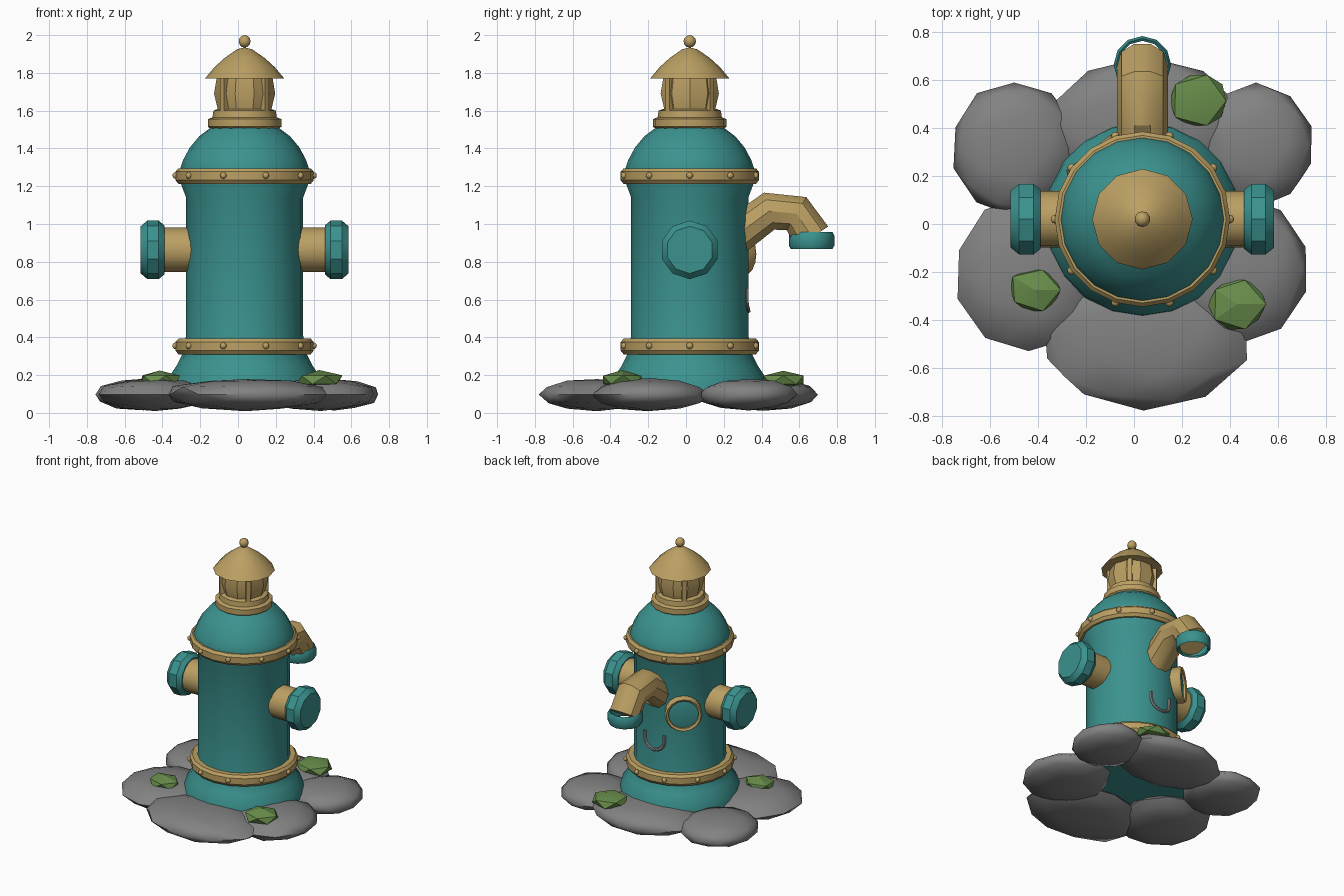
import bpy, bmesh, math, random
from mathutils import Matrix, Vector

if "Cube" in bpy.data.objects:
    bpy.data.objects.remove(bpy.data.objects["Cube"])
random.seed(4)
CX, CY = 0.035, 0.02          # hydrant axis


def material(name, rgb):
    m = bpy.data.materials.new(name)
    m.use_nodes = True
    m.diffuse_color = (*rgb, 1)
    m.node_tree.nodes["Principled BSDF"].inputs["Base Color"].default_value = (*rgb, 1)
    return m


teal = material("teal paint", (0.043, 0.29, 0.275))
gold = material("brass", (0.50, 0.35, 0.125))
stone = material("stone grey", (0.22, 0.225, 0.22))
moss = material("moss green", (0.14, 0.27, 0.07))


def finish(ob, mat, angle=35):
    ob.data.materials.append(mat)
    bpy.ops.object.select_all(action="DESELECT")
    ob.select_set(True)
    bpy.context.view_layer.objects.active = ob
    if angle:
        bpy.ops.object.shade_smooth_by_angle(angle=math.radians(angle))
    return ob


def add(name, bm, mat, matrix=None, angle=35):
    bmesh.ops.remove_doubles(bm, verts=bm.verts, dist=1e-5)
    bmesh.ops.recalc_face_normals(bm, faces=bm.faces)
    if matrix:
        bm.transform(matrix)
    me = bpy.data.meshes.new(name)
    bm.to_mesh(me)
    bm.free()
    ob = bpy.data.objects.new(name, me)
    bpy.context.collection.objects.link(ob)
    return finish(ob, mat, angle)


def lathe(name, profile, mat, sides=20, matrix=None, closed=False, turn=0, angle=35):
    """Spin a (radius, height) profile about z."""
    bm = bmesh.new()
    start = Matrix.Rotation(turn, 3, "Z")
    vs = [bm.verts.new(start @ Vector((r, 0, z))) for r, z in profile]
    pairs = list(zip(vs, vs[1:])) + ([(vs[-1], vs[0])] if closed else [])
    edges = [bm.edges.new(p) for p in pairs]
    bmesh.ops.spin(bm, geom=vs + edges, cent=(0, 0, 0), axis=(0, 0, 1),
                   angle=math.tau, steps=sides, use_duplicate=False)
    return add(name, bm, mat, matrix or Matrix.Translation((CX, CY, 0)), angle)


def ball(bm, centre, radius):
    bmesh.ops.create_uvsphere(bm, u_segments=10, v_segments=6, radius=radius,
                              matrix=Matrix.Translation(centre))


# Barrel with flared foot and dome
lathe("body", [(0, .12), (.41, .12), (.40, .19), (.36, .25), (.33, .31), (.31, .41),
               (.31, 1.14), (.34, 1.22), (.342, 1.29), (.325, 1.34), (.29, 1.405),
               (.24, 1.465), (.18, 1.51), (0, 1.515)], teal)

# Riveted bands
for label, z in (("lower", .355), ("upper", 1.257)):
    lathe(label + "_band", [(.30, z - .045), (.35, z - .045), (.366, z - .025),
                            (.366, z + .02), (.35, z + .038), (.30, z + .038)], gold)
    bm = bmesh.new()
    for i in range(10):
        a = math.tau * i / 10
        ball(bm, (.365 * math.cos(a), .365 * math.sin(a), z), .018)
    add(label + "_rivets", bm, gold, Matrix.Translation((CX, CY, 0)))

# Lantern top
lathe("lantern_collar", [(0, 1.50), (.175, 1.50), (.195, 1.515), (.195, 1.555),
                         (.17, 1.565), (.165, 1.60), (.14, 1.61), (0, 1.61)], gold, 16)
lathe("lantern_core", [(.14, 1.60), (.162, 1.69), (.145, 1.79)], gold, 10)
lathe("lantern_roof", [(0, 1.77), (.21, 1.77), (.16, 1.83), (.105, 1.88),
                       (.04, 1.925), (0, 1.935)], gold, 12)
bm = bmesh.new()
for i in range(4):
    turn = Matrix.Rotation(math.radians(45 + 90 * i), 4, "Z")
    bmesh.ops.create_cube(bm, size=1, matrix=turn @ Matrix.Translation((.15, 0, 1.69))
                          @ Matrix.Diagonal((.035, .03, .18, 1)))
add("lantern_posts", bm, gold)
bpy.context.object.location = (CX, CY, 0)
bm = bmesh.new()
ball(bm, (CX, CY, 1.967), .033)
add("finial", bm, gold)

# Side outlets
for label, s in (("left", 1), ("right", -1)):
    place = Matrix.Translation((CX, CY, .863)) @ Matrix.Rotation(s * math.pi / 2, 4, "Y")
    lathe(label + "_outlet", [(.118, .25), (.118, .46)], gold, 16, place)
    lathe(label + "_outlet_cap", [(0, .425), (.13, .425), (.155, .455), (.155, .515),
                                  (.125, .55), (0, .55)], teal, 10, place)

# Round gauge on the barrel
place = (Matrix.Translation((CX, CY, .84)) @ Matrix.Rotation(math.radians(129), 4, "Z")
         @ Matrix.Rotation(math.pi / 2, 4, "Y"))
lathe("gauge_rim", [(.098, .28), (.122, .28), (.128, .34), (.118, .358), (.103, .35)],
      gold, 16, place, closed=True)
lathe("gauge_face", [(.11, .28), (.11, .335), (.07, .342), (0, .345)], teal, 16, place)


def tube(name, points, radius, mat, resolution, fill=True):
    cu = bpy.data.curves.new(name, "CURVE")
    cu.dimensions = "3D"
    cu.bevel_depth = radius
    cu.bevel_resolution = resolution
    cu.use_fill_caps = fill
    sp = cu.splines.new("POLY")
    sp.points.add(len(points) - 1)
    for p, co in zip(sp.points, points):
        p.co = (*co, 1)
    ob = bpy.data.objects.new(name, cu)
    bpy.context.collection.objects.link(ob)
    bpy.ops.object.select_all(action="DESELECT")
    ob.select_set(True)
    bpy.context.view_layer.objects.active = ob
    bpy.ops.object.convert(target="MESH")
    finish(bpy.context.object, mat)


# Bent spout with an open ring at the mouth
tube("spout", [(CX, y, z) for y, z in ((.24, .92), (.44, 1.068), (.585, 1.055), (.668, .93))],
     .107, gold, 3)
lathe("spout_ring", [(.10, .875), (.11, .867), (.12, .885), (.12, .94), (.11, .958),
                     (.10, .95)], teal, 12, Matrix.Translation((CX, .665, 0)), closed=True)

# Small hanging hook below the spout
hook = []
for i in range(9):
    a = math.pi + math.pi * i / 8
    x = .08 * math.cos(a)
    hook.append((CX + x, CY + math.sqrt(.31 ** 2 - x * x), .61 + .07 * math.sin(a)))
hook = [(hook[0][0], hook[0][1], .66)] + hook + [(hook[-1][0], hook[-1][1], .66)]
tube("hook", hook, .012, stone, 1)


def lump(name, centre, size, mat, detail, jitter, angle):
    bm = bmesh.new()
    bmesh.ops.create_icosphere(bm, subdivisions=detail, radius=1)
    for v in bm.verts:
        v.co *= 1 + random.uniform(-jitter, jitter)
    add(name, bm, mat, Matrix.Translation(centre) @ Matrix.Diagonal((*size, 1)), angle)


# Ring of flat boulders
boulders = (("back_right", -.50, .32, .265, .28), ("back", .05, .41, .42, .29),
            ("back_left", .51, .33, .25, .26), ("front_right", -.44, -.21, .305, .325),
            ("front", .04, -.47, .44, .31), ("front_left", .44, -.19, .30, .31))
for label, x, y, rx, ry in boulders:
    lump(label + "_boulder", (x, y, .097), (rx, ry, .085), stone, 2, .04, 50)

# Moss clumps
for i, (x, y, rx, ry) in enumerate(((.27, .515, .13, .125), (-.415, -.275, .12, .10),
                                    (.43, -.335, .13, .125))):
    lump(f"moss_{i + 1}", (x, y, .175), (rx, ry, .05), moss, 1, .06, 20)
